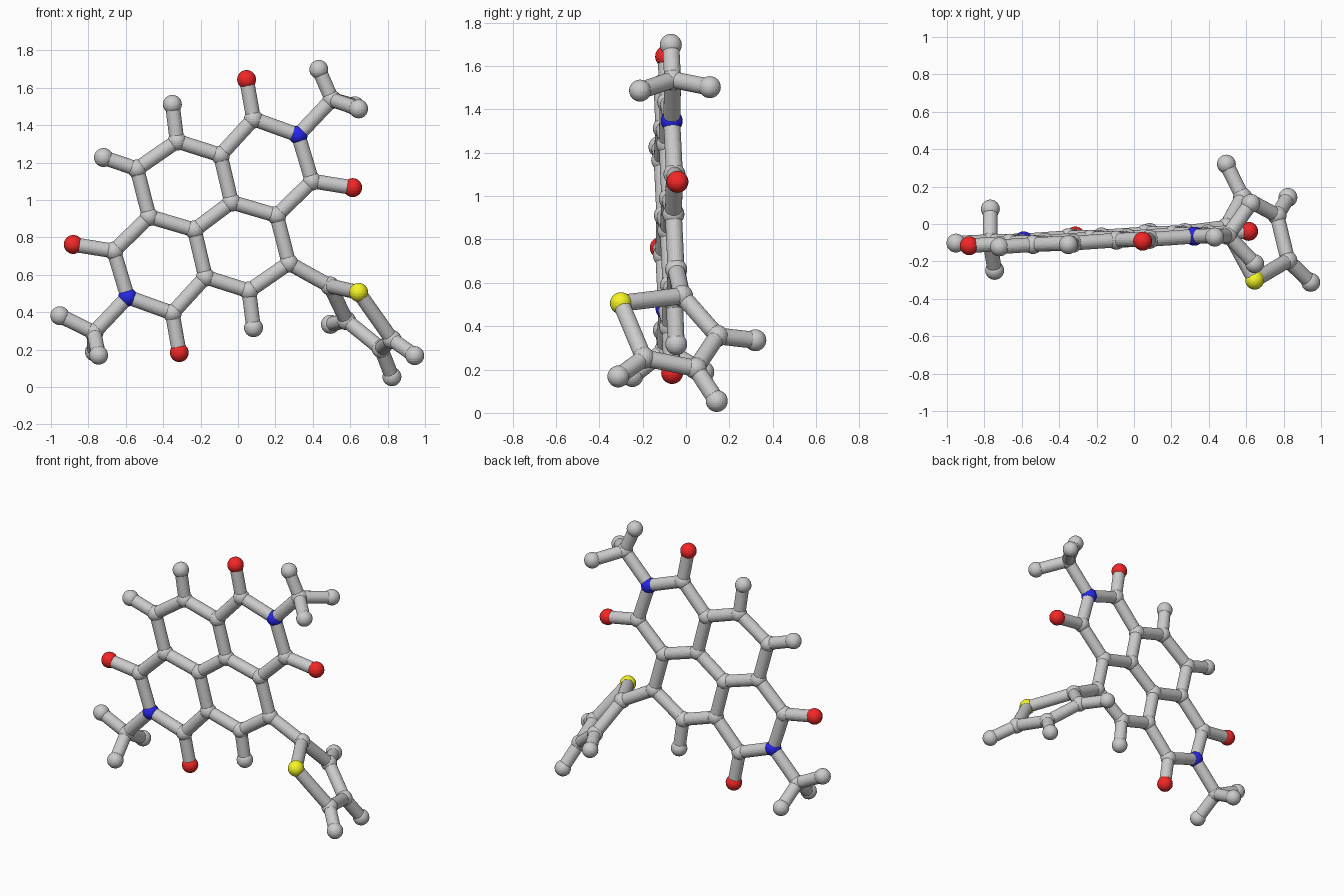
import bpy, bmesh
from mathutils import Vector, Matrix

if "Cube" in bpy.data.objects:
    bpy.data.objects.remove(bpy.data.objects["Cube"])

ATOM_R, BOND_R = 0.0505, 0.039
CENTRE = (-0.134, 0.914)


def on_plane(x, z):
    # the fused ring system lies on one slightly tilted plane
    return Vector((x, -0.0395 + 0.0583 * x - 0.0334 * z, z))


atoms = []  # (element, position)

# half of the flat core; the other half is its point reflection
half_core = [
    ("C", 0.083, 1.433), ("O", 0.046, 1.644), ("N", 0.322, 1.347),
    ("C", 0.396, 1.101), ("O", 0.613, 1.066), ("C", 0.207, 0.917),
    ("C", -0.035, 0.988), ("C", -0.094, 1.240), ("C", -0.326, 1.314),
    ("H", -0.351, 1.511), ("C", -0.540, 1.166), ("C", 0.502, 1.537),
]
for el, x, z in half_core:
    atoms.append((el, on_plane(x, z)))
    atoms.append((el, on_plane(2 * CENTRE[0] - x, 2 * CENTRE[1] - z)))
atoms.append(("H", on_plane(-0.719, 1.227)))

# methyl hydrogens and the twisted five-membered side ring
for el, x, y, z in [
    ("H", 0.432, -0.070, 1.698), ("H", 0.645, -0.212, 1.487), ("H", 0.625, 0.110, 1.503),
    ("H", -0.952, -0.102, 0.381), ("H", -0.745, -0.248, 0.170), ("H", -0.768, 0.080, 0.188),
    ("C", 0.492, -0.018, 0.540), ("S", 0.645, -0.300, 0.506),
    ("C", 0.823, -0.195, 0.254), ("H", 0.945, -0.312, 0.168),
    ("C", 0.765, 0.045, 0.205), ("H", 0.823, 0.142, 0.055),
    ("C", 0.580, 0.145, 0.355), ("H", 0.494, 0.320, 0.335),
]:
    atoms.append((el, Vector((x, y, z))))


def finish(bm, name, colour=None):
    mesh = bpy.data.meshes.new(name)
    bm.to_mesh(mesh)
    bm.free()
    ob = bpy.data.objects.new(name, mesh)
    bpy.context.collection.objects.link(ob)
    if colour:
        mat = bpy.data.materials.new(name + "_colour")
        mat.diffuse_color = colour
        mat.use_nodes = True
        mat.node_tree.nodes["Principled BSDF"].inputs["Base Color"].default_value = mat.diffuse_color
        mesh.materials.append(mat)


# atom balls, one object per element
for el, name, colour in [
    ("C", "carbon_atoms", None), ("H", "hydrogen_atoms", None),
    ("O", "oxygen_atoms", (0.9, 0.02, 0.02, 1)),
    ("N", "nitrogen_atoms", (0.02, 0.02, 0.85, 1)),
    ("S", "sulphur_atom", (0.92, 0.92, 0.02, 1)),
]:
    bm = bmesh.new()
    for e, p in atoms:
        if e == el:
            bmesh.ops.create_uvsphere(bm, u_segments=24, v_segments=16, radius=ATOM_R,
                                      matrix=Matrix.Translation(p))
    finish(bm, name, colour)

# bond rods between neighbouring atoms
bm = bmesh.new()
for i, (ea, a) in enumerate(atoms):
    for eb, b in atoms[i + 1:]:
        d = b - a
        if d.length < 0.345 and not (ea == "H" and eb == "H"):
            m = Matrix.Translation((a + b) / 2) @ d.to_track_quat("Z", "Y").to_matrix().to_4x4()
            bmesh.ops.create_cone(bm, cap_ends=True, segments=24, radius1=BOND_R,
                                  radius2=BOND_R, depth=d.length, matrix=m)
finish(bm, "bond_rods")
